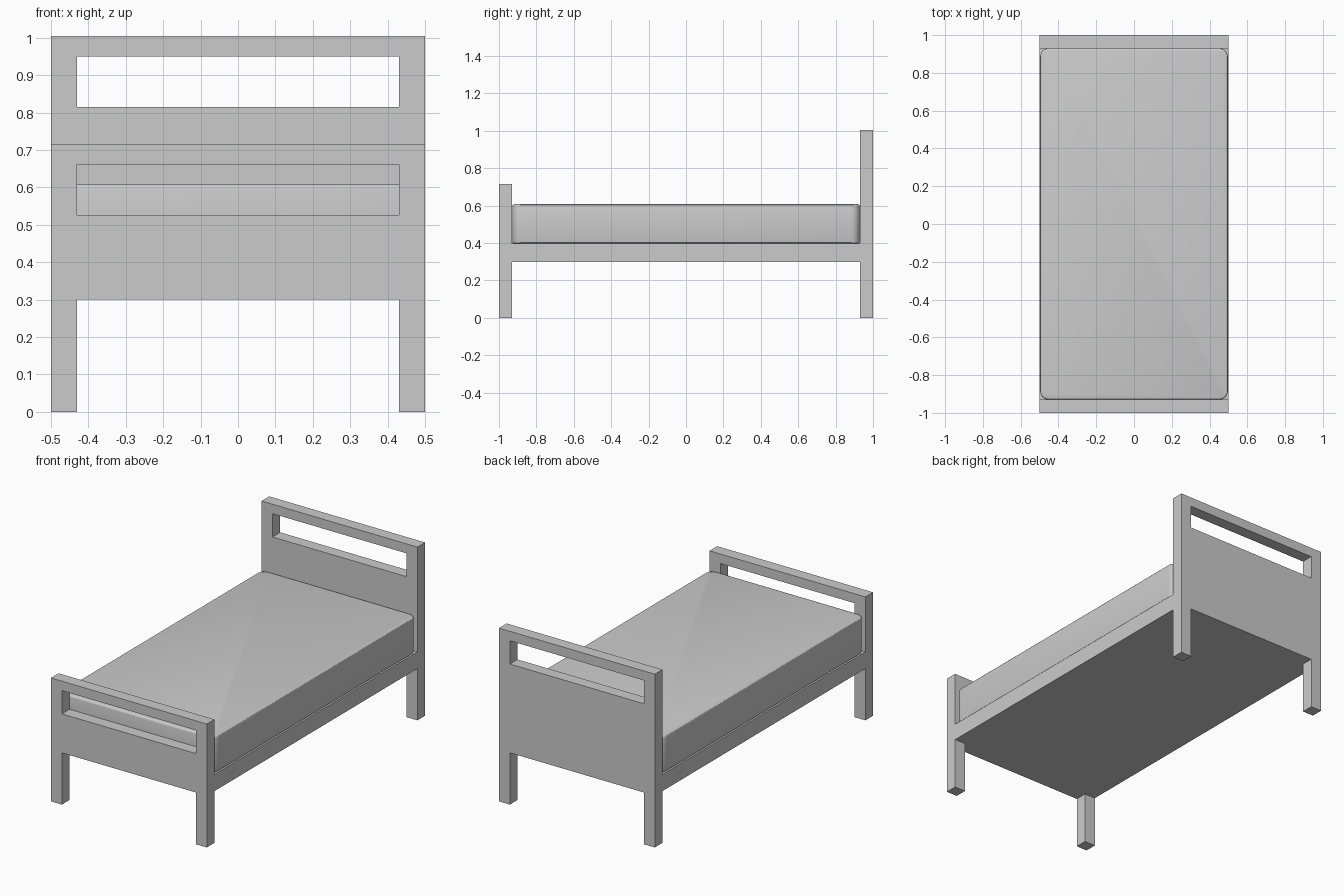
import bpy, bmesh

if "Cube" in bpy.data.objects:
    bpy.data.objects.remove(bpy.data.objects["Cube"])


def new_object(name, bm):
    bmesh.ops.recalc_face_normals(bm, faces=bm.faces)
    mesh = bpy.data.meshes.new(name)
    bm.to_mesh(mesh)
    bm.free()
    obj = bpy.data.objects.new(name, mesh)
    bpy.context.collection.objects.link(obj)
    return obj


def box_bm(x, y, z):
    bm = bmesh.new()
    bmesh.ops.create_cube(bm, size=1)
    for v in bm.verts:
        v.co = [r[0] if c < 0 else r[1] for r, c in zip((x, y, z), v.co)]
    return bm


# Bed frame: side profile extruded across the width
profile = [(-1, 0), (-.93, 0), (-.93, .3), (.93, .3), (.93, 0), (1, 0),
           (1, 1.005), (.93, 1.005), (.93, .397), (-.93, .397),
           (-.93, .716), (-1, .716)]
bm = bmesh.new()
side = bm.faces.new([bm.verts.new((-.5, y, z)) for y, z in profile])
ext = bmesh.ops.extrude_face_region(bm, geom=[side], use_keep_orig=True)
for v in ext["geom"]:
    if isinstance(v, bmesh.types.BMVert):
        v.co.x = .5
frame = new_object("bed_frame", bm)

# Openings: gap between legs at each end, and grip slots in both boards
foot, head = (-1.1, -.92), (.92, 1.1)
openings = [((-1.1, -.93), (-.1, .3)), ((.93, 1.1), (-.1, .3)),
            (foot, (.526, .661)), (head, (.815, .95))]
for i, (y, z) in enumerate(openings):
    cutter = new_object(f"opening_cutter_{i}", box_bm((-.43, .43), y, z))
    cutter.hide_render = True
    mod = frame.modifiers.new("opening", 'BOOLEAN')
    mod.operation, mod.solver, mod.object = 'DIFFERENCE', 'EXACT', cutter
    bpy.context.view_layer.objects.active = frame
    bpy.ops.object.modifier_apply(modifier=mod.name)
    bpy.data.objects.remove(cutter)

# Mattress: rounded upright corners, softened top and bottom rims
bm = box_bm((-.497, .497), (-.93, .93), (.397, .608))
upright = [e for e in bm.edges if abs(e.verts[0].co.z - e.verts[1].co.z) > .1]
bmesh.ops.bevel(bm, geom=upright, offset=.045, segments=6, profile=.5,
                affect='EDGES')
rims = [e for e in bm.edges if abs(e.verts[0].co.z - e.verts[1].co.z) < .01]
bmesh.ops.bevel(bm, geom=rims, offset=.011, segments=3, profile=.5,
                affect='EDGES')
mattress = new_object("mattress", bm)
bpy.ops.object.select_all(action='DESELECT')
mattress.select_set(True)
bpy.context.view_layer.objects.active = mattress
bpy.ops.object.shade_smooth_by_angle()
